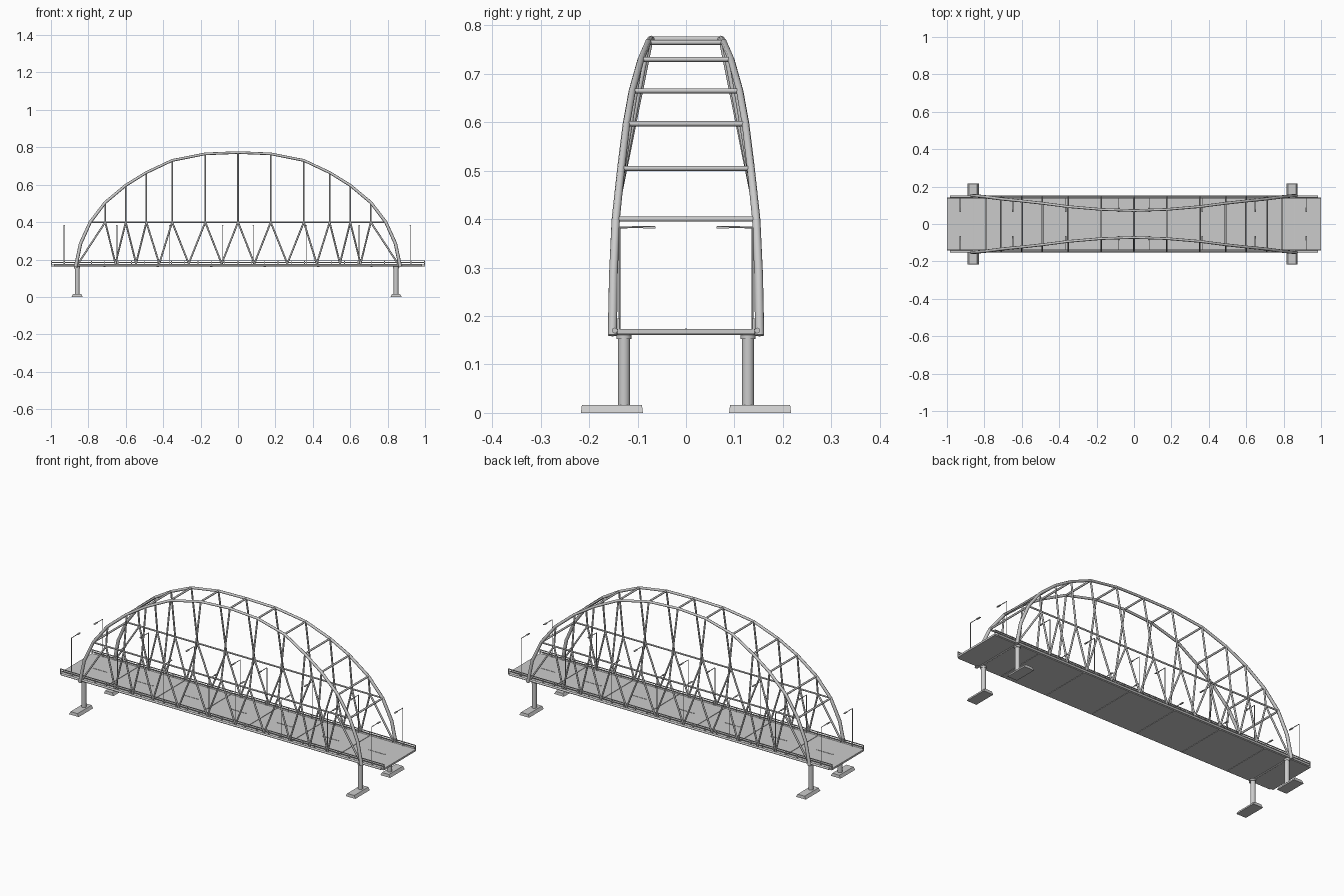
import bpy, bmesh
from mathutils import Vector, Matrix

if "Cube" in bpy.data.objects:
    bpy.data.objects.remove(bpy.data.objects["Cube"])


def finish(bm, name, smooth=False):
    bmesh.ops.recalc_face_normals(bm, faces=bm.faces)
    me = bpy.data.meshes.new(name)
    bm.to_mesh(me)
    bm.free()
    ob = bpy.data.objects.new(name, me)
    bpy.context.collection.objects.link(ob)
    if smooth:
        bpy.ops.object.select_all(action='DESELECT')
        ob.select_set(True)
        bpy.context.view_layer.objects.active = ob
        bpy.ops.object.shade_smooth_by_angle(angle=0.9)
    return ob


def rods(name, segments, r, sides=8):
    """One object of round bars between pairs of points."""
    bm = bmesh.new()
    for a, b in segments:
        a, b = Vector(a), Vector(b)
        d = b - a
        m = Matrix.Translation((a + b) / 2) @ d.to_track_quat('Z', 'Y').to_matrix().to_4x4()
        bmesh.ops.create_cone(bm, cap_ends=True, segments=sides, radius1=r, radius2=r,
                              depth=d.length, matrix=m)
    return finish(bm, name, True)


def boxes(name, items):
    """One object of boxes given as (centre, size, top scale)."""
    bm = bmesh.new()
    for c, s, t in items:
        vs = bmesh.ops.create_cube(bm, size=1)['verts']
        for v in vs:
            k = t if v.co.z > 0 else (1, 1)
            v.co = Vector((v.co.x * s[0] * k[0], v.co.y * s[1] * k[1], v.co.z * s[2])) + Vector(c)
    return finish(bm, name)


def tube(name, pts, radii):
    cu = bpy.data.curves.new(name, 'CURVE')
    cu.dimensions = '3D'
    cu.bevel_depth = 1.0
    cu.bevel_resolution = 2
    cu.use_fill_caps = True
    sp = cu.splines.new('POLY')
    sp.points.add(len(pts) - 1)
    for p, co, r in zip(sp.points, pts, radii):
        p.co = (*co, 1)
        p.radius = r
    ob = bpy.data.objects.new(name, cu)
    bpy.context.collection.objects.link(ob)
    bpy.ops.object.select_all(action='DESELECT')
    ob.select_set(True)
    bpy.context.view_layer.objects.active = ob
    bpy.ops.object.convert(target='MESH')
    bpy.ops.object.shade_smooth_by_angle(angle=0.9)


# Half arch nodes: x, y, z from foot to crown
half = [(.868, .152, .16), (.842, .150, .285), (.79, .145, .40), (.71, .134, .505),
        (.60, .123, .597), (.49, .111, .665), (.352, .093, .73), (.175, .078, .765),
        (0, .072, .772)]
nodes = [(-x, y, z) for x, y, z in half] + half[-2::-1]
TY, CZ, DZ = .147, .40, .178          # truss plane, chord height, truss foot height
joints = nodes[2:-2]
inner = joints[1:-1]

for side, s in (("front", -1), ("back", 1)):
    # Leaning arch rib
    tube(side + "_arch", [(x, s * y, z) for x, y, z in nodes],
         [.0095 - .0025 * (z - .16) / .612 for x, y, z in nodes])
    # Hangers from arch to chord
    rods(side + "_hangers", [((x, s * y, z), (x, s * TY, CZ)) for x, y, z in inner], .0048)
    # Horizontal chord and lower chord
    rods(side + "_chord", [((-.79, s * TY, CZ), (.79, s * TY, CZ))], .0045)
    rods(side + "_lower_chord", [((-.985, s * TY, .17), (.985, s * TY, .17))], .006)
    # Zigzag web between chord and deck
    web = [(-.855, s * TY, DZ)]
    for i, (x, y, z) in enumerate(inner):
        web.append((x, s * TY, CZ))
        nx = (x + inner[i + 1][0]) / 2 if i + 1 < len(inner) else .855
        web.append((nx, s * TY, DZ))
    rods(side + "_truss_web", list(zip(web, web[1:])), .0048)
    # Railing
    ry = s * .1395
    n = 28
    boxes(side + "_railing",
          [((0, ry, z), (1.998, .004, .004), (1, 1)) for z in (.184, .194)] +
          [((-.997 + 1.994 * i / n, ry, .184), (.004, .004, .022), (1, 1)) for i in range(n + 1)])
    # Street lamps
    lamps, heads = [], []
    for x in (-.93, -.647, -.365, -.082, .082, .365, .647, .92):
        lamps += [((x, s * .137, .17), (x, s * .137, .383)),
                  ((x, s * .137, .383), (x, s * .064, .384))]
        heads.append(((x, s * .076, .383), (.008, .026, .004), (1, 1)))
    rods(side + "_lamp_posts", lamps, .002, 6)
    boxes(side + "_lamp_heads", heads)

# Cross struts between the arches, and beams at the feet
rods("arch_cross_struts", [((x, -y, z), (x, y, z)) for x, y, z in joints], .0052)
rods("foot_cross_beams", [((x, -.143, .167), (x, .143, .167)) for x in (-.86, .86)], .0065)

# Deck panels, joint beams and lane dashes
w = 2 / 7
boxes("deck_panels", [((-1 + w * (i + .5), 0, .168), (w - .003, .282, .010), (1, 1))
                      for i in range(7)])
boxes("deck_joint_beams", [((-1 + w * i, 0, .1655), (.012, .282, .009), (1, 1))
                           for i in range(1, 7)])
boxes("lane_dashes", [((-1 + w * (i + .5), 0, .1735), (.10, .005, .002), (1, 1))
                      for i in range(7)])

# Piers with caps and tapered footings
corners = [(x, y) for x in (-.86, .845) for y in (-1, 1)]
rods("piers", [((x, y * .128, .01), (x, y * .128, .158)) for x, y in corners], .0125, 16)
rods("pier_caps", [((x, y * .128, .153), (x, y * .128, .162)) for x, y in corners], .0155, 16)
boxes("footings", [((x, y * .153, .008), (.06, .128, .016), (.72, .97)) for x, y in corners])
